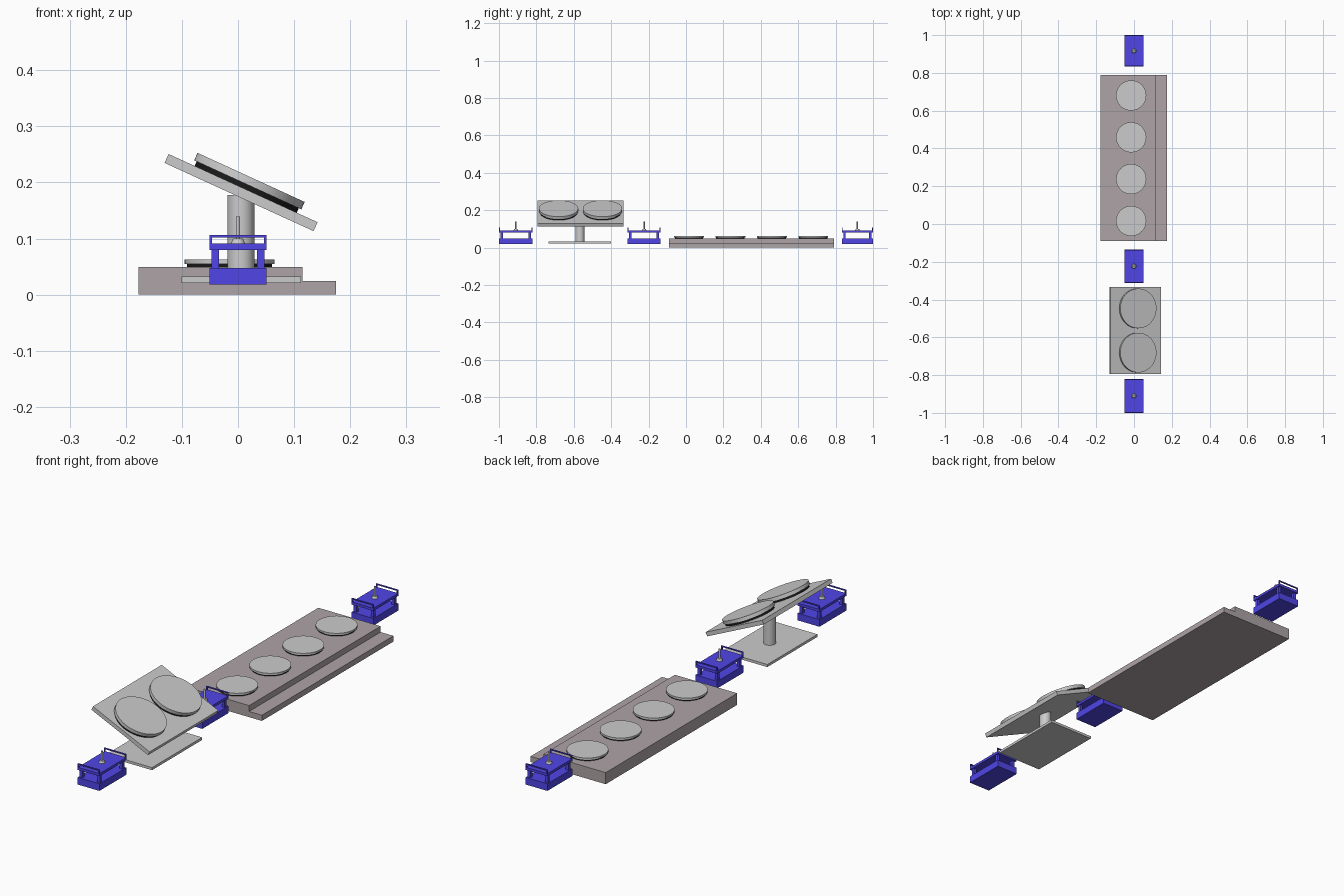
import bpy, math
from mathutils import Matrix, Vector

if "Cube" in bpy.data.objects:
    bpy.data.objects.remove(bpy.data.objects["Cube"])


def material(name, rgb):
    m = bpy.data.materials.new(name)
    m.diffuse_color = (*rgb, 1)
    m.use_nodes = True
    m.node_tree.nodes["Principled BSDF"].inputs["Base Color"].default_value = m.diffuse_color
    return m


BLUE = material("blue", (0.08, 0.06, 0.8))
BROWN = material("warm_grey", (0.42, 0.37, 0.38))
BLACK = material("black", (0.01, 0.01, 0.01))


def finish(name, mat, frame):
    ob = bpy.context.object
    ob.name = name
    if mat:
        ob.data.materials.append(mat)
    if frame:
        ob.matrix_world = frame @ ob.matrix_basis
    return ob


def box(name, lo, hi, mat=None, frame=None):
    c = [(a + b) / 2 for a, b in zip(lo, hi)]
    bpy.ops.mesh.primitive_cube_add(size=1, location=c)
    ob = bpy.context.object
    ob.data.transform(Matrix.Diagonal([b - a for a, b in zip(lo, hi)] + [1]))
    return finish(name, mat, frame)


def cyl(name, x, y, z0, z1, r, mat=None, frame=None, r2=None, n=64):
    bpy.ops.mesh.primitive_cone_add(vertices=n, radius1=r, radius2=r if r2 is None else r2,
                                    depth=z1 - z0, location=(x, y, (z0 + z1) / 2))
    bpy.ops.object.shade_smooth_by_angle(angle=math.radians(35))
    return finish(name, mat, frame)


# Long stepped console: side profile extruded along y
prof = [(-0.177, 0), (0.175, 0), (0.175, 0.024), (0.115, 0.024), (0.115, 0.049), (-0.177, 0.049)]
n = len(prof)
verts = [(x, y, z) for y in (-0.09, 0.79) for x, z in prof]
faces = [tuple(range(n)), tuple(reversed(range(n, 2 * n)))]
faces += [(i, i + n, (i + 1) % n + n, (i + 1) % n) for i in range(n)]
me = bpy.data.meshes.new("console")
me.from_pydata(verts, [], faces)
me.materials.append(BROWN)
console = bpy.data.objects.new("console", me)
bpy.context.collection.objects.link(console)

# Four round pads on the console
for i in range(4):
    y = 0.016 + i * 0.2215
    cyl(f"console_pad_base_{i}", -0.015, y, 0.049, 0.055, 0.076, BLACK)
    cyl(f"console_pad_{i}", -0.015, y, 0.055, 0.063, 0.08)

# Stand: foot plate and column
box("stand_foot", (-0.101, -0.735, 0.021), (0.112, -0.4, 0.032))
cyl("stand_column", 0.005, -0.567, 0.03, 0.178, 0.024)

# Tilted panel with two large pads; local origin is the panel centre
tilt = Matrix.Translation(Vector((0.0055, -0.564, 0.182))) @ Matrix.Rotation(math.radians(24.6), 4, 'Y')
box("tilted_panel", (-0.146, -0.23, -0.0087), (0.146, 0.23, 0.0087), None, tilt)
for i, s in enumerate((-1, 1)):
    cyl(f"panel_pad_base_{i}", 0.005, s * 0.117, 0.0087, 0.0175, 0.1, BLACK, tilt)
    cyl(f"panel_pad_{i}", 0.005, s * 0.117, 0.0175, 0.032, 0.105, None, tilt)


# Blue foot pedals
def pedal(k, y0, y1):
    yc = (y0 + y1) / 2
    box(f"pedal_base_{k}", (-0.051, y0, 0.018), (0.051, y1, 0.048), BLUE)
    box(f"pedal_top_{k}", (-0.051, y0, 0.08), (0.051, y1, 0.091), BLUE)
    for sy, ye in ((1, y0), (-1, y1)):
        end = "front" if sy > 0 else "back"
        # end rail above the top plate
        ya, yb = sorted((ye, ye + sy * 0.005))
        box(f"pedal_rail_{end}_{k}", (-0.051, ya, 0.102), (0.051, yb, 0.1065), BLUE)
        for sx in (-1, 1):
            side = "left" if sx < 0 else "right"
            xa, xb = sorted((sx * 0.051, sx * 0.046))
            box(f"pedal_rail_leg_{end}_{side}_{k}", (xa, ya, 0.088), (xb, yb, 0.104), BLUE)
            # corner pillar between base and top plate
            xa, xb = sorted((sx * 0.034, sx * 0.047))
            pa, pb = sorted((ye + sy * 0.008, ye + sy * 0.021))
            box(f"pedal_pillar_{end}_{side}_{k}", (xa, pa, 0.046), (xb, pb, 0.082), BLUE)
    # central collar and pin
    cyl(f"pedal_collar_{k}", 0, yc, 0.09, 0.1, 0.013, None, None, 0.009, 32)
    cyl(f"pedal_pin_{k}", 0, yc, 0.099, 0.139, 0.004, None, None, None, 24)


for k, (a, b) in enumerate(((-1.0, -0.82), (-0.312, -0.136), (0.833, 1.0))):
    pedal(k, a, b)
